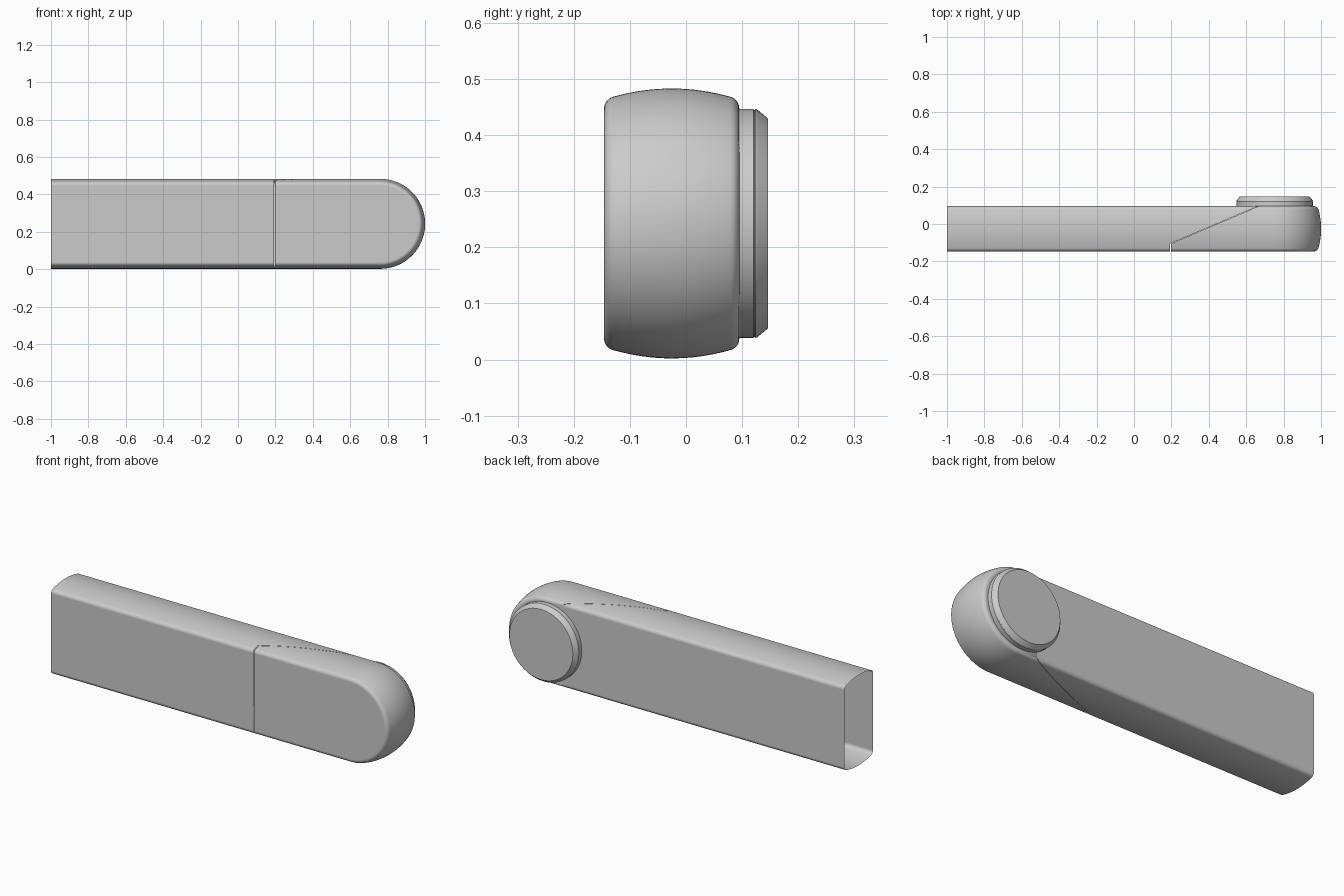
import bpy, bmesh
from math import sin, cos, pi, radians

if "Cube" in bpy.data.objects:
    bpy.data.objects.remove(bpy.data.objects["Cube"], do_unlink=True)

LEFT, ROUND_X, MID_Y, MID_Z = -1.0, 0.76, -0.0255, 0.2425
SEAM_X, SEAM_Y, GAP = 0.195, -0.105, 0.002
SLANT = (0.392, -0.92, 0.0)      # normal of the sloping joint, towards the end cap

grey = bpy.data.materials.new("plain_grey")
grey.use_nodes = True
colour = (0.6, 0.6, 0.6, 1)
grey.diffuse_color = colour
grey.node_tree.nodes["Principled BSDF"].inputs["Base Color"].default_value = colour


def finish(bm, name):
    bmesh.ops.recalc_face_normals(bm, faces=bm.faces)
    mesh = bpy.data.meshes.new(name)
    bm.to_mesh(mesh)
    bm.free()
    mesh.materials.append(grey)
    obj = bpy.data.objects.new(name, mesh)
    bpy.context.collection.objects.link(obj)
    bpy.ops.object.select_all(action="DESELECT")
    bpy.context.view_layer.objects.active = obj
    obj.select_set(True)
    bpy.ops.object.shade_smooth_by_angle(angle=radians(30))
    normals = obj.modifiers.new("flat_sides", "WEIGHTED_NORMAL")
    normals.keep_sharp = True
    return obj


def section():
    """Depth offset and half height from front to back: fillet, crown, fillet."""
    half = [(0.0991 + 0.0214 * cos(a), 0.205 + 0.0214 * sin(a))
            for a in (radians(74) * i / 7 for i in range(8))]
    half += [(d, 0.2405 - d * d / 0.735) for d in (0.105 * (1 - i / 8) for i in range(1, 9))]
    return [(-d, h) for d, h in half] + [(d, h) for d, h in reversed(half[:-1])]


def body():
    """Long shell with a round end, open at the left."""
    bm = bmesh.new()
    rings = []
    for d, h in section():
        arc = [pi / 2 - pi * i / 64 for i in range(65)]
        pts = [(LEFT, h)] + [(ROUND_X + h * cos(a), h * sin(a)) for a in arc] + [(LEFT, -h)]
        rings.append([bm.verts.new((x, MID_Y + d, MID_Z + z)) for x, z in pts])
    for r, s in zip(rings, rings[1:]):
        for i in range(len(r) - 1):
            bm.faces.new((r[i], r[i + 1], s[i + 1], s[i]))
    bm.faces.new(rings[0])
    bm.faces.new(rings[-1])
    bmesh.ops.recalc_face_normals(bm, faces=bm.faces)
    return bm


def cut(bm, normal, shift, clear):
    geom = bm.verts[:] + bm.edges[:] + bm.faces[:]
    point = (SEAM_X + shift, SEAM_Y, 0)
    result = bmesh.ops.bisect_plane(bm, geom=geom, plane_co=point, plane_no=normal,
                                    clear_inner=clear)
    if clear:
        edges = [e for e in result["geom_cut"]
                 if isinstance(e, bmesh.types.BMEdge) and e.is_boundary]
        bmesh.ops.edgenet_fill(bm, edges=edges)


# Round end cap with closed mating faces
bm = body()
for n in ((1, 0, 0), SLANT):
    cut(bm, n, GAP, True)
finish(bm, "end_cap")

# Hollow bar, left of the stepped joint
bm = body()
for n in ((1, 0, 0), SLANT):
    cut(bm, n, -GAP, False)


def in_cap(face):
    c = face.calc_center_median()
    dx, dy = c.x - SEAM_X + GAP, c.y - SEAM_Y
    return dx > 0 and dx * SLANT[0] + dy * SLANT[1] > 0


bmesh.ops.delete(bm, geom=[f for f in bm.faces if in_cap(f)], context="FACES")
finish(bm, "hollow_bar")

# Round boss on the back, with a fine groove and chamfered rim
bm = bmesh.new()
rings = []
for y, r in ((0.09, 0.204), (0.12, 0.204), (0.122, 0.202), (0.124, 0.204),
             (0.127, 0.203), (0.146, 0.187)):
    rings.append([bm.verts.new((0.752 + r * cos(a), y, MID_Z + r * sin(a)))
                  for a in (2 * pi * i / 96 for i in range(96))])
for r, s in zip(rings, rings[1:]):
    for i in range(96):
        j = (i + 1) % 96
        bm.faces.new((r[i], r[j], s[j], s[i]))
bm.faces.new(rings[0])
bm.faces.new(rings[-1])
finish(bm, "back_boss")
